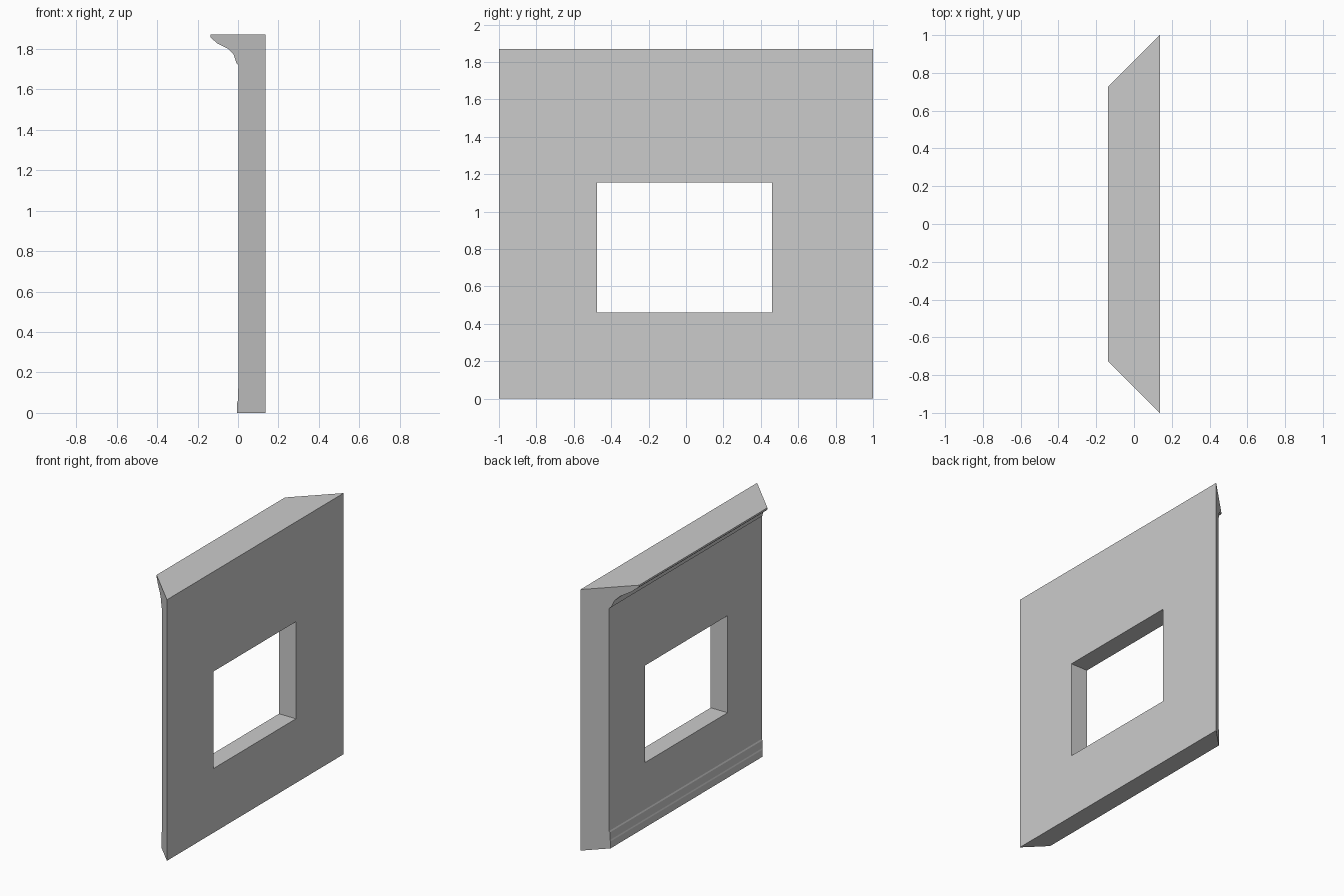
import bpy, bmesh

if "Cube" in bpy.data.objects:
    bpy.data.objects.remove(bpy.data.objects["Cube"])

OUTER_X = 0.137   # flat outer side of the wall
HEIGHT = 1.87

# Wall section (x, z): flat outer side, cornice at the top, skirting at the base
profile = [
    (OUTER_X, 0), (OUTER_X, HEIGHT),
    (-0.137, HEIGHT), (-0.137, 1.857), (-0.102, 1.827), (-0.049, 1.80),
    (-0.022, 1.772), (-0.007, 1.727), (0.003, 1.72),
    (0.003, 0.125), (-0.001, 0.115), (-0.001, 0.06), (-0.004, 0.05), (-0.004, 0),
]


def new_object(name, bm):
    bmesh.ops.recalc_face_normals(bm, faces=bm.faces)
    mesh = bpy.data.meshes.new(name)
    bm.to_mesh(mesh)
    bm.free()
    obj = bpy.data.objects.new(name, mesh)
    bpy.context.collection.objects.link(obj)
    return obj


# Wall: section swept along y, with both ends mitred at 45 degrees
bm = bmesh.new()
ends = [[bm.verts.new((x, s * (1 - (OUTER_X - x)), z)) for x, z in profile]
        for s in (-1, 1)]
for end in ends:
    bm.faces.new(end)
n = len(profile)
for i in range(n):
    j = (i + 1) % n
    bm.faces.new((ends[0][i], ends[0][j], ends[1][j], ends[1][i]))
wall = new_object("window_wall", bm)

# Window opening
bm = bmesh.new()
bmesh.ops.create_cube(bm, size=1)
bmesh.ops.scale(bm, verts=bm.verts, vec=(1, 0.935, 0.695))
bmesh.ops.translate(bm, verts=bm.verts, vec=(0, -0.0075, 0.8075))
cutter = new_object("window_cutter", bm)
cutter.hide_render = True

cut = wall.modifiers.new("window_opening", 'BOOLEAN')
cut.operation = 'DIFFERENCE'
cut.solver = 'EXACT'
cut.object = cutter

# Apply the opening and discard the cutter
bpy.context.view_layer.objects.active = wall
wall.select_set(True)
bpy.ops.object.modifier_apply(modifier=cut.name)
bpy.data.objects.remove(cutter)
